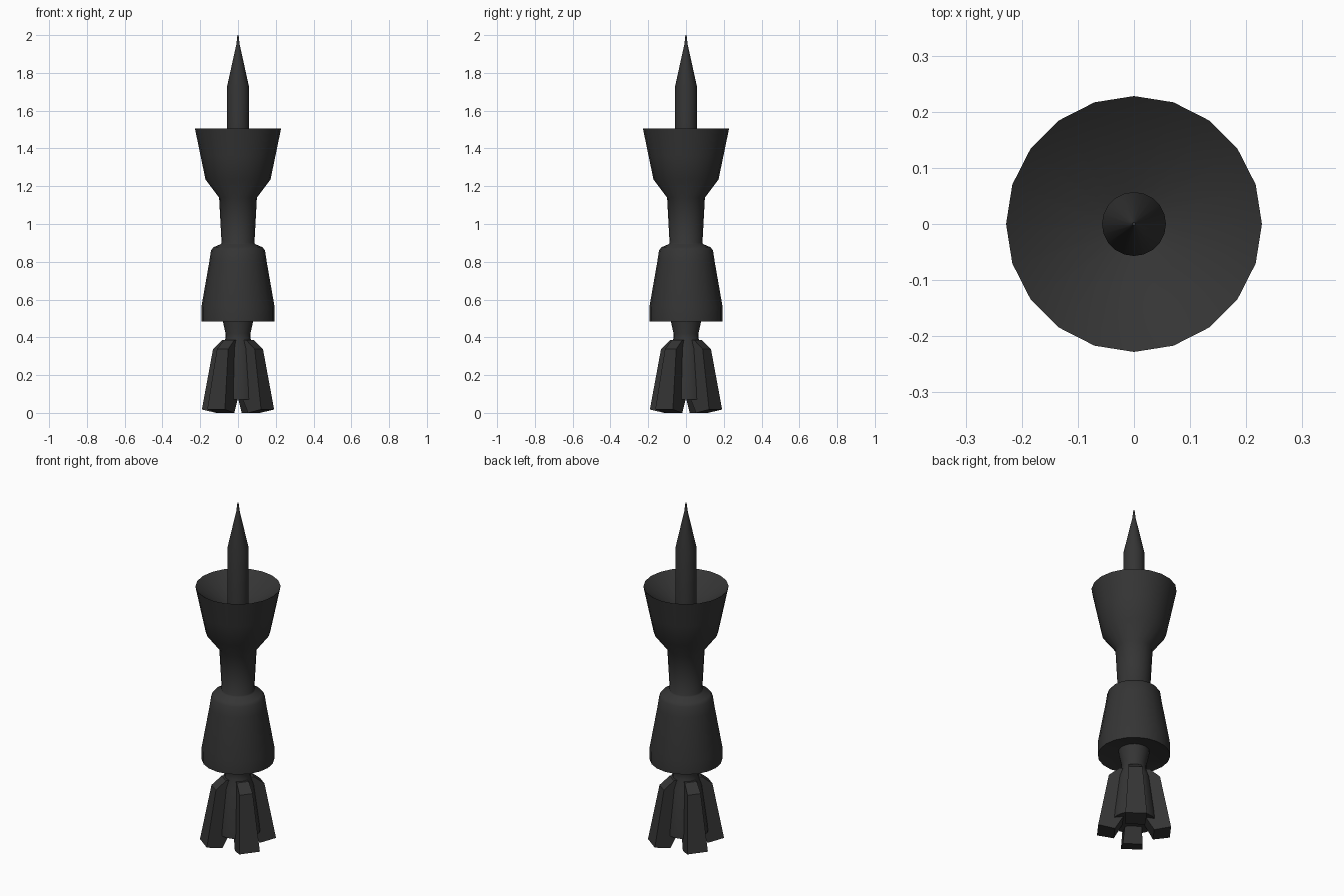
import bpy, bmesh
from math import cos, sin, pi, radians

if "Cube" in bpy.data.objects:
    bpy.data.objects.remove(bpy.data.objects["Cube"])

dark = bpy.data.materials.new("dark_metal")
dark.diffuse_color = (0.035, 0.035, 0.035, 1)
dark.use_nodes = True
dark.node_tree.nodes["Principled BSDF"].inputs["Base Color"].default_value = dark.diffuse_color


def finish(name, bm, smooth):
    bmesh.ops.remove_doubles(bm, verts=bm.verts, dist=1e-5)
    bmesh.ops.recalc_face_normals(bm, faces=bm.faces)
    mesh = bpy.data.meshes.new(name)
    bm.to_mesh(mesh)
    bm.free()
    obj = bpy.data.objects.new(name, mesh)
    bpy.context.collection.objects.link(obj)
    mesh.materials.append(dark)
    if smooth:
        bpy.ops.object.select_all(action='DESELECT')
        obj.select_set(True)
        bpy.context.view_layer.objects.active = obj
        bpy.ops.object.shade_smooth_by_angle(angle=radians(50))
    return obj


def lathe(name, profile, sides=20):
    """Revolve (radius, z) points running from bottom to top of the shell."""
    bm = bmesh.new()
    rings = [[bm.verts.new((r * cos(2 * pi * i / sides), r * sin(2 * pi * i / sides), z))
              for i in range(sides)] for r, z in profile]
    for a, b in zip(rings, rings[1:]):
        for i in range(sides):
            j = (i + 1) % sides
            bm.faces.new((a[i], a[j], b[j], b[i]))
    if profile[0][0] > 0:
        bm.faces.new(rings[0])
    if profile[-1][0] > 0:
        bm.faces.new(rings[-1])
    return finish(name, bm, True)


# Body: skirt, waist and open cup in one shell
lathe("body_shell", [
    (0.08, 0.51), (0.194, 0.485), (0.194, 0.56),
    (0.152, 0.80), (0.143, 0.86), (0.130, 0.877), (0.092, 0.893), (0.087, 0.90),
    (0.10, 1.14), (0.172, 1.235), (0.198, 1.36), (0.228, 1.506), (0.05, 1.38)])

# Central spike rising out of the cup
lathe("spike", [(0.057, 1.34), (0.057, 1.732), (0.009, 1.95), (0.003, 2.0)])

# Lower core flaring out between the fins
lathe("tail_core", [
    (0.03, 0.09), (0.12, 0.07), (0.115, 0.12), (0.085, 0.34), (0.066, 0.395),
    (0.066, 0.42), (0.08, 0.485), (0.084, 0.515)])

# Four tapered tail fins, turned off the diagonal: (radius, height, half width)
fin_profile = [(0.195, 0.018, 0.058), (0.137, 0.338, 0.037), (0.08, 0.385, 0.034),
               (0.05, 0.385, 0.03), (0.06, 0.08, 0.045), (0.105, 0.0, 0.053)]
for k in range(4):
    a = radians(53.5 + 90 * k)
    bm = bmesh.new()
    left, right = [[bm.verts.new((r * cos(a) - s * w * sin(a), r * sin(a) + s * w * cos(a), z))
                    for r, z, w in fin_profile] for s in (1, -1)]
    bm.faces.new(left)
    bm.faces.new(right)
    for i in range(len(left)):
        j = (i + 1) % len(left)
        bm.faces.new((left[i], left[j], right[j], right[i]))
    finish(f"tail_fin_{k + 1}", bm, False)
